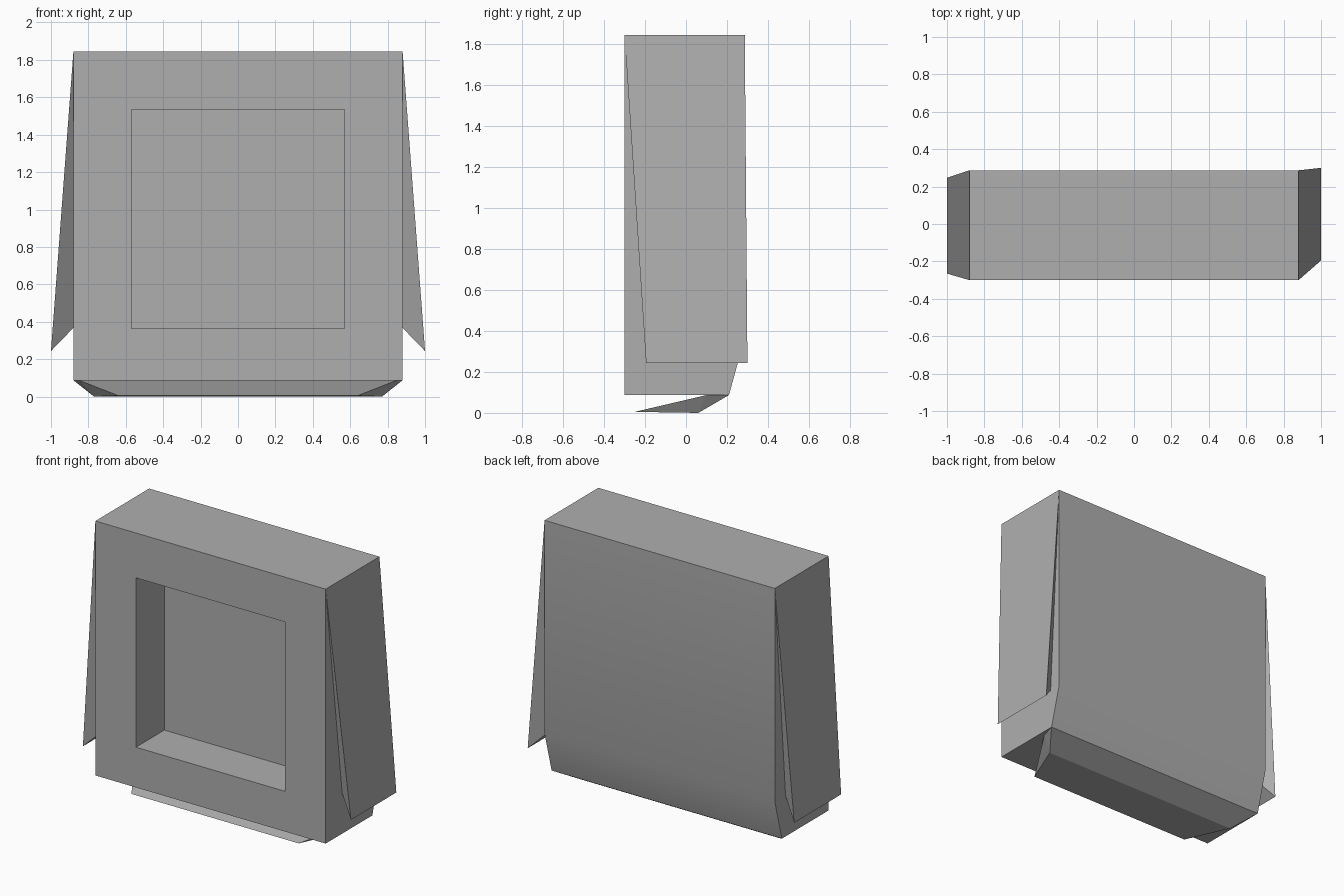
import bpy, bmesh
from math import radians
from mathutils import Vector

if "Cube" in bpy.data.objects:
    bpy.data.objects.remove(bpy.data.objects["Cube"])

grey = bpy.data.materials.new("dark_grey")
grey.diffuse_color = (0.43, 0.43, 0.43, 1)
grey.use_nodes = True
grey.node_tree.nodes["Principled BSDF"].inputs["Base Color"].default_value = grey.diffuse_color


def finish(bm, name, smooth=False):
    bmesh.ops.recalc_face_normals(bm, faces=bm.faces[:])
    me = bpy.data.meshes.new(name)
    bm.to_mesh(me)
    bm.free()
    me.materials.append(grey)
    ob = bpy.data.objects.new(name, me)
    bpy.context.collection.objects.link(ob)
    if smooth:
        me.shade_smooth()
        me.set_sharp_from_angle(angle=radians(30))
    return ob


def wedge(name, *edges):
    """Tapered prism spanning a ring of edges, each a pair of points."""
    bm = bmesh.new()
    a, b = [[bm.verts.new(e[i]) for e in edges] for i in (0, 1)]
    bm.faces.new(a)
    bm.faces.new(b[::-1])
    for i in range(len(edges)):
        j = (i + 1) % len(edges)
        bm.faces.new((a[i], b[i], b[j], a[j]))
    bmesh.ops.triangulate(bm, faces=[f for f in bm.faces if len(f.verts) == 4 and
                                     len({round(v.co.x, 3) for v in f.verts}) == 4])
    return finish(bm, name)


# Cabinet body: side profile (y, z) extruded across x
profile = [(-0.30, 0.087), (-0.30, 1.845), (0.287, 1.845), (0.287, 0.37), (0.21, 0.087)]
bm = bmesh.new()
side = bm.faces.new([bm.verts.new((-0.88, y, z)) for y, z in profile])
ext = bmesh.ops.extrude_face_region(bm, geom=[side])
bmesh.ops.translate(bm, vec=(1.76, 0, 0),
                    verts=[g for g in ext["geom"] if isinstance(g, bmesh.types.BMVert)])
bmesh.ops.recalc_face_normals(bm, faces=bm.faces[:])

# Square recess in the front
front = min(bm.faces, key=lambda f: f.calc_center_median().y)
bmesh.ops.inset_region(bm, faces=[front], thickness=0.25)
for v in front.verts:
    v.co = Vector((0.57 if v.co.x > 0 else -0.57, -0.30, 1.535 if v.co.z > 1 else 0.365))
floor = bmesh.ops.extrude_discrete_faces(bm, faces=[front])["faces"][0]
bmesh.ops.translate(bm, verts=floor.verts[:], vec=(0, 0.31, 0))
finish(bm, "cabinet_body", smooth=True)

# Side flaps hinged at the top: (sign, outer y range, inner y range)
for name, s, outer, inner in (("right_flap", 1, (-0.195, 0.30), (-0.12, 0.20)),
                              ("left_flap", -1, (-0.265, 0.247), (-0.17, 0.17))):
    wedge(name,
          [(s * 0.88, y, 1.845) for y in (-0.30, 0.287)],
          [(s * 1.0, y, 0.243) for y in outer],
          [(s * 0.88, y, 0.367) for y in inner])

# Bottom flap hinged at the lower back edge
wedge("bottom_flap",
      [(x, 0.21, 0.087) for x in (-0.88, 0.88)],
      [(x, 0.06, 0.0) for x in (-0.77, 0.77)],
      [(x, -0.25, 0.005) for x in (-0.64, 0.64)],
      [(x, 0.10, 0.087) for x in (-0.85, 0.85)])
